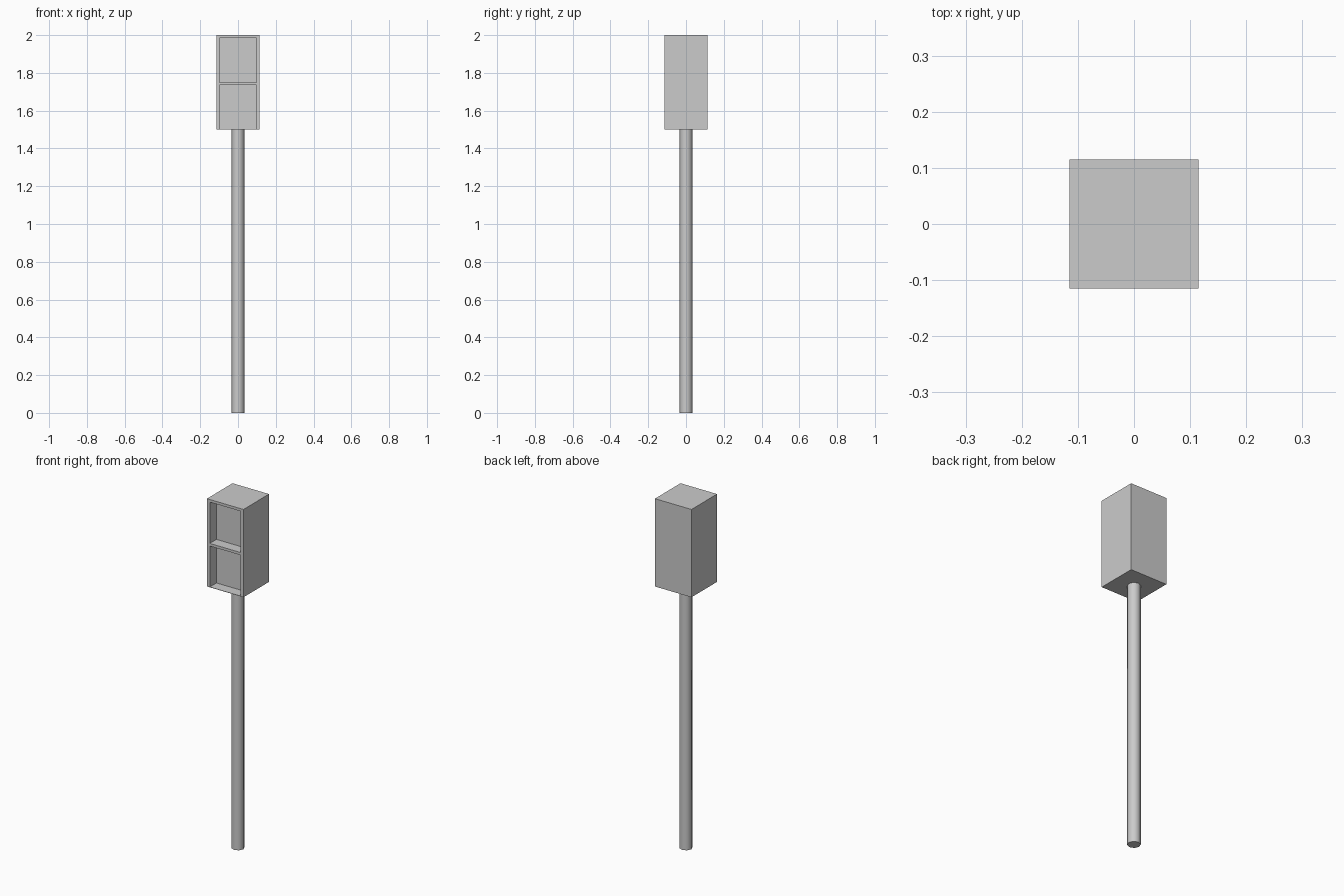
import bpy
import bmesh
from math import radians
from mathutils import Matrix, Vector

cube = bpy.data.objects.get("Cube")
if cube:
    bpy.data.objects.remove(cube, do_unlink=True)

COLOUR = (0.6, 0.6, 0.6, 1)
grey = bpy.data.materials.new("light_grey")
grey.use_nodes = True
grey.diffuse_color = COLOUR
grey.node_tree.nodes["Principled BSDF"].inputs["Base Color"].default_value = COLOUR

HALF = 0.115       # half width of the housing
BASE = 1.5         # top of the pole, bottom of the housing
TOP = 2.0
RECESS = 0.06      # depth of the front compartments


def add_object(name, bm):
    bmesh.ops.recalc_face_normals(bm, faces=bm.faces)
    mesh = bpy.data.meshes.new(name)
    bm.to_mesh(mesh)
    bm.free()
    mesh.materials.append(grey)
    obj = bpy.data.objects.new(name, mesh)
    bpy.context.collection.objects.link(obj)
    return obj


def add_box(name, low, high):
    bm = bmesh.new()
    low, high = Vector(low), Vector(high)
    matrix = Matrix.Translation((low + high) / 2) @ Matrix.Diagonal((*(high - low), 1))
    bmesh.ops.create_cube(bm, size=1, matrix=matrix)
    return add_object(name, bm)


# Housing with two open compartments cut into the front
housing = add_box("housing", (-HALF, -HALF, BASE), (HALF, HALF, TOP))
for name, bottom, top in (("lower", 1.502, 1.735), ("upper", 1.75, 1.985)):
    cutter = add_box(name + "_compartment_cutter",
                     (-0.097, -HALF - 0.1, bottom), (0.097, -HALF + RECESS, top))
    cutter.hide_render = True
    cutter.hide_set(True)
    cut = housing.modifiers.new(name + "_compartment", "BOOLEAN")
    cut.operation = "DIFFERENCE"
    cut.solver = "EXACT"
    cut.object = cutter

# Pole, eight sided with smooth shading and sharp rims
bm = bmesh.new()
bmesh.ops.create_cone(bm, cap_ends=True, segments=8, radius1=0.034, radius2=0.034,
                      depth=BASE, matrix=Matrix.Translation((0, 0, BASE / 2)))
pole = add_object("pole", bm)
bpy.ops.object.select_all(action="DESELECT")
pole.select_set(True)
bpy.context.view_layer.objects.active = pole
bpy.ops.object.shade_smooth_by_angle(angle=radians(60))
